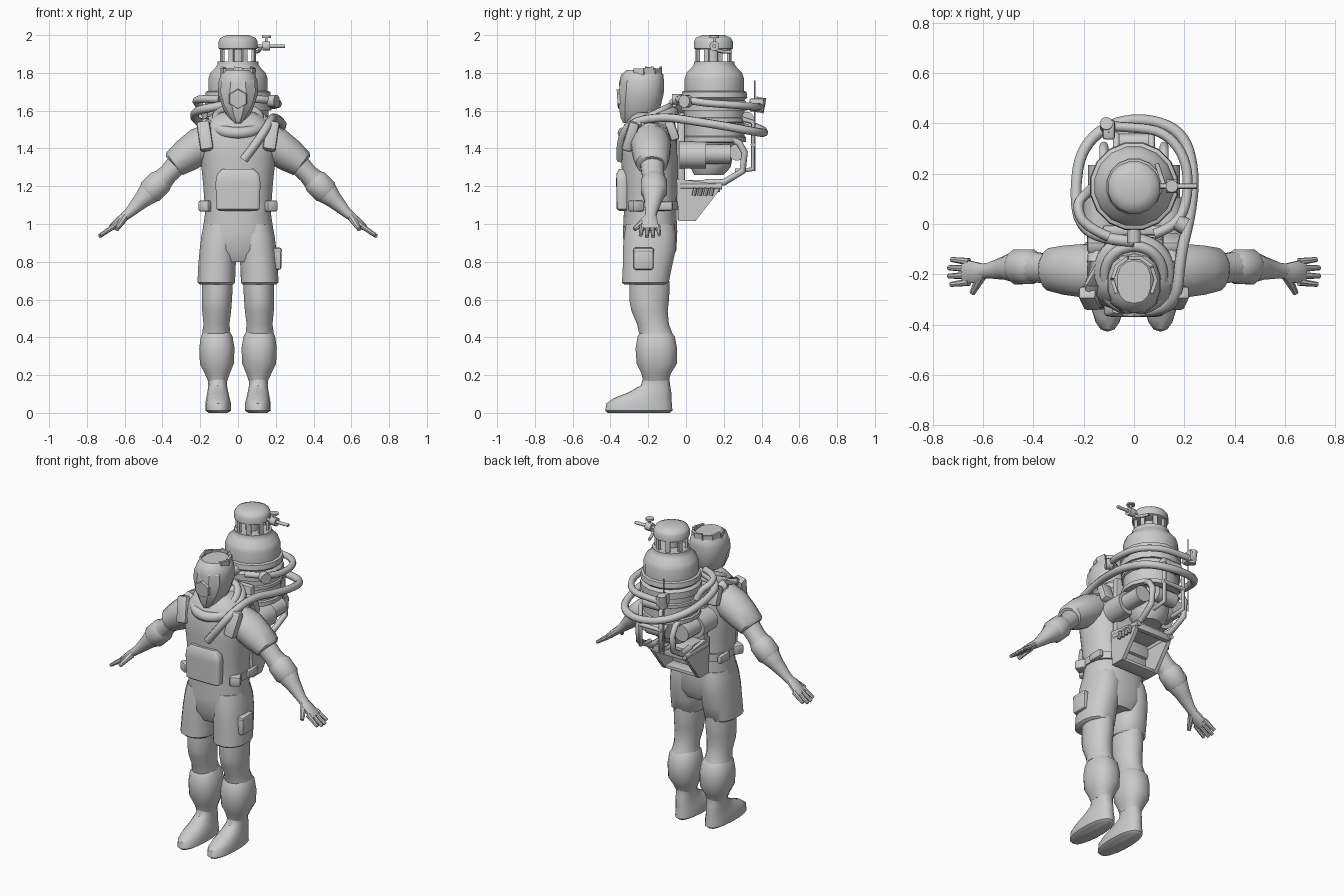
import bpy, bmesh, math
from mathutils import Vector, Matrix

grey = bpy.data.materials.new("plain_grey")
grey.diffuse_color = (0.6, 0.6, 0.6, 1)


def finish(ob, angle=40):
    bpy.ops.object.select_all(action='DESELECT')
    ob.select_set(True)
    bpy.context.view_layer.objects.active = ob
    if angle:
        bpy.ops.object.shade_smooth_by_angle(angle=math.radians(angle))
    return ob


def from_bm(name, bm, angle=40):
    bmesh.ops.recalc_face_normals(bm, faces=bm.faces[:])
    me = bpy.data.meshes.new(name)
    bm.to_mesh(me)
    bm.free()
    me.materials.append(grey)
    ob = bpy.data.objects.new(name, me)
    bpy.context.collection.objects.link(ob)
    return finish(ob, angle)


def loft(name, rings, n=16, power=2.0, limb=False, angle=40):
    """Rings are (x, y, z, r1, r2); limb rings stand across the path."""
    bm, loops = bmesh.new(), []
    pts = [Vector(r[:3]) for r in rings]
    for i, r in enumerate(rings):
        u, v = Vector((1, 0, 0)), Vector((0, 1, 0))
        if limb:
            t = (pts[min(i + 1, len(pts) - 1)] - pts[max(i - 1, 0)]).normalized()
            u = (v - t * v.dot(t)).normalized()
            v = t.cross(u)
        loop = []
        for k in range(n):
            a = 2 * math.pi * (k + 0.5) / n
            c, s = math.cos(a), math.sin(a)
            c = math.copysign(abs(c) ** (2 / power), c)
            s = math.copysign(abs(s) ** (2 / power), s)
            loop.append(bm.verts.new(pts[i] + u * c * r[3] + v * s * r[4]))
        loops.append(loop)
    for a, b in zip(loops, loops[1:]):
        for k in range(n):
            bm.faces.new((a[k], a[(k + 1) % n], b[(k + 1) % n], b[k]))
    bm.faces.new(loops[0])
    bm.faces.new(loops[-1])
    return from_bm(name, bm, angle)


def box(name, c, size, rot=(0, 0, 0), bevel=0.012):
    bm = bmesh.new()
    bmesh.ops.create_cube(bm, size=1)
    bmesh.ops.scale(bm, vec=size, verts=bm.verts[:])
    if bevel:
        bmesh.ops.bevel(bm, geom=bm.edges[:], offset=bevel, segments=2, affect='EDGES', profile=0.5)
    m = Matrix.Rotation(rot[2], 3, 'Z') @ Matrix.Rotation(rot[1], 3, 'Y') @ Matrix.Rotation(rot[0], 3, 'X')
    bmesh.ops.rotate(bm, matrix=m, verts=bm.verts[:])
    bmesh.ops.translate(bm, vec=c, verts=bm.verts[:])
    return from_bm(name, bm)


def rod(name, a, b, r, r2=None, n=10):
    a, b = Vector(a), Vector(b)
    bm = bmesh.new()
    bmesh.ops.create_cone(bm, cap_ends=True, segments=n, radius1=r, radius2=r if r2 is None else r2, depth=(b - a).length)
    q = Vector((0, 0, 1)).rotation_difference(b - a).to_matrix()
    bmesh.ops.rotate(bm, matrix=q, verts=bm.verts[:])
    bmesh.ops.translate(bm, vec=(a + b) / 2, verts=bm.verts[:])
    return from_bm(name, bm)


def tube(name, pts, r, smooth=True, cyclic=False):
    cu = bpy.data.curves.new(name, 'CURVE')
    cu.dimensions = '3D'
    cu.bevel_depth, cu.bevel_resolution, cu.use_fill_caps = r, 2, True
    cu.resolution_u = 5
    sp = cu.splines.new('NURBS' if smooth else 'POLY')
    sp.points.add(len(pts) - 1)
    for p, co in zip(sp.points, pts):
        p.co = (*co, 1)
    sp.use_cyclic_u = cyclic
    if smooth:
        sp.order_u, sp.use_endpoint_u = 3, not cyclic
    ob = bpy.data.objects.new(name, cu)
    bpy.context.collection.objects.link(ob)
    finish(ob, 0)
    bpy.ops.object.convert(target='MESH')
    ob = bpy.context.object
    ob.data.materials.clear()
    ob.data.materials.append(grey)
    return ob


# Torso and hips
loft("torso", [(0, -.19, .8, .12, .11), (0, -.19, .86, .19, .14), (0, -.19, .96, .19, .145), (0, -.19, 1.06, .175, .14),
               (0, -.19, 1.2, .185, .145), (0, -.195, 1.35, .2, .15), (0, -.195, 1.44, .21, .148), (0, -.19, 1.52, .185, .135),
               (0, -.185, 1.57, .13, .11), (0, -.185, 1.59, .09, .09)], 24, 2.4)
loft("neck", [(0, -.2, 1.5, .07, .07), (0, -.21, 1.62, .065, .065)])
# Sloping collar and raised hood behind the neck
collar = [(.14 * math.sin(a), -.2 - .135 * math.cos(a), 1.535 - .055 * math.cos(a))
          for a in [i * math.pi / 6 for i in range(12)]]
tube("collar", collar, .032, cyclic=True)
tube("collar_lip", [(x * .85, -.2 + (y + .2) * .85, z + .03) for x, y, z in collar], .022, cyclic=True)
loft("hood_back", [(0, -.12, 1.5, .15, .07), (0, -.12, 1.57, .13, .06), (0, -.11, 1.615, .08, .03)], 12)

# Chest pouch, waist belt
loft("chest_pouch", [(0, -.335, 1.07, .1, .02), (0, -.337, 1.08, .115, .03), (0, -.337, 1.22, .12, .033),
                     (0, -.337, 1.265, .112, .032), (0, -.335, 1.29, .085, .02)], 16, 6)
loft("belt", [(0, -.185, 1.075, .185, .147), (0, -.185, 1.12, .185, .147)], 24, 2.4)

for s, side in ((-1, "left"), (1, "right")):
    # Shorts, leg, gaiter and boot
    loft(side + "_shorts", [(s * .113, -.215, .68, .09, .115), (s * .115, -.215, .69, .101, .126), (s * .112, -.205, .77, .101, .132),
                            (s * .105, -.195, .86, .1, .142), (s * .097, -.19, .94, .098, .14), (s * .085, -.19, 1.0, .098, .13)], 16, 2.3)
    loft(side + "_leg", [(s * .11, -.195, .75, .082, .105), (s * .11, -.192, .66, .083, .108), (s * .112, -.195, .59, .081, .106),
                         (s * .113, -.193, .54, .078, .098), (s * .114, -.175, .47, .07, .086), (s * .115, -.16, .42, .076, .09)], 16)
    loft(side + "_gaiter", [(s * .113, -.16, .43, .07, .08), (s * .113, -.158, .405, .085, .1), (s * .112, -.157, .34, .095, .112),
                            (s * .112, -.155, .26, .091, .108), (s * .11, -.158, .21, .068, .08), (s * .108, -.16, .17, .052, .068)], 16, 2.3)
    loft(side + "_boot", [(s * .105, -.25, .0, .05, .165), (s * .105, -.25, .012, .069, .178), (s * .105, -.248, .05, .069, .173),
                          (s * .106, -.23, .078, .063, .152), (s * .107, -.19, .11, .056, .112),
                          (s * .108, -.162, .145, .05, .078), (s * .108, -.158, .18, .051, .07), (s * .108, -.158, .22, .058, .072)], 18, 2.3)
    # Sleeve, arm and elbow guard
    loft(side + "_sleeve", [(s * .13, -.19, 1.45, .1, .09), (s * .2, -.185, 1.415, .108, .098), (s * .27, -.183, 1.365, .1, .09),
                            (s * .335, -.18, 1.32, .086, .074), (s * .34, -.18, 1.315, .07, .06)], 14, limb=True)
    loft(side + "_arm", [(s * .3, -.18, 1.34, .066, .06), (s * .37, -.175, 1.265, .06, .052), (s * .41, -.17, 1.225, .064, .062),
                         (s * .47, -.17, 1.165, .064, .062), (s * .51, -.175, 1.125, .048, .045), (s * .575, -.185, 1.06, .032, .027),
                         (s * .605, -.188, 1.035, .031, .023)], 14, limb=True)
    loft(side + "_elbow_guard", [(s * .39, -.17, 1.245, .058, .055), (s * .41, -.17, 1.225, .071, .07),
                                 (s * .465, -.17, 1.17, .072, .07), (s * .485, -.172, 1.15, .052, .05)], 12, limb=True)
    # Hand with four fingers and a thumb
    loft(side + "_palm", [(s * .59, -.187, 1.05, .028, .022), (s * .625, -.192, 1.02, .042, .022), (s * .665, -.19, .985, .048, .018),
                          (s * .68, -.19, .973, .042, .012)], 10, limb=True)
    for i in range(4):
        y = -.15 - .027 * i
        ln = (.057, .069, .069, .06)[i]
        rod(side + "_finger", (s * .655, y, .99), (s * (.668 + ln), y + .006 * (1.5 - i), .99 - ln * .83), .015, .01, 8)
    rod(side + "_thumb", (s * .605, -.205, 1.03), (s * .642, -.274, .972), .022, .012, 8)
    # Shoulder pads front and back, belt pouches
    box(side + "_shoulder_pad", (s * .175, -.295, 1.465), (.07, .055, .16), (-.3, s * .15, 0), .014)
    box(side + "_back_pad", (s * .15, -.075, 1.5), (.075, .05, .12), (.35, 0, 0), .014)
    loft(side + "_strap", [(s * .172, -.29, 1.5, .02, .03), (s * .165, -.24, 1.535, .022, .03), (s * .158, -.15, 1.545, .022, .03),
                           (s * .15, -.08, 1.52, .02, .03)], 8, 3, limb=True)
    box(side + "_belt_pouch", (s * .168, -.265, 1.095), (.065, .07, .06), (0, 0, s * .5))
    box(side + "_belt_clip", (s * .182, -.12, 1.095), (.03, .1, .05))

# Thigh pouch
box("thigh_pouch", (.207, -.225, .815), (.045, .105, .115))
box("thigh_pouch_flap", (.212, -.225, .86), (.04, .11, .03))

# Head with faceted mask, hexagonal mouthpiece and low crest
loft("head", [(0, -.265, 1.535, .03, .05), (0, -.25, 1.565, .058, .085), (0, -.24, 1.62, .085, .105), (0, -.235, 1.69, .108, .117),
              (0, -.235, 1.75, .106, .119), (0, -.232, 1.79, .094, .112), (0, -.23, 1.815, .068, .085)], 14, 2.3)
loft("mask", [(0, -.31, 1.535, .02, .025), (0, -.305, 1.565, .045, .045), (0, -.295, 1.63, .08, .066), (0, -.285, 1.7, .1, .076),
              (0, -.285, 1.755, .095, .068), (0, -.28, 1.785, .075, .05)], 8, 2.2, angle=25)
rod("mouthpiece", (0, -.32, 1.665), (0, -.364, 1.662), .062, .05, 6)
for i in range(7):
    a = math.pi * (i - 3) / 5
    x, y = math.sin(a), math.cos(a)
    box("crest_plate", (.082 * x, -.222 + .088 * y, 1.79), (.055, .014, .065 + .015 * (i % 2)), (0, .15 * (i % 2), -a), 0)

# Tank: dome, cage and cap
T = .15
loft("tank", [(0, T, z, r, r) for z, r in ((1.43, .13), (1.435, .172), (1.46, .172), (1.465, .162), (1.535, .162), (1.54, .172), (1.56, .172),
                                           (1.565, .164), (1.6, .164), (1.6, .178), (1.64, .178), (1.655, .162), (1.67, .178),
                                           (1.7, .174), (1.705, .16), (1.77, .16), (1.8, .15), (1.83, .12), (1.845, .11), (1.86, .11))], 16)
rod("cage_core", (0, T - .01, 1.85), (0, T - .01, 1.94), .04)
for i in range(8):
    a = math.pi * (i + .5) / 4
    box("cage_post", (.09 * math.cos(a), T - .005 + .09 * math.sin(a), 1.895), (.016, .026, .08), (0, 0, a), 0)
loft("tank_cap", [(0, T - .005, z, r, r) for z, r in ((1.925, .098), (1.93, .106), (1.965, .106), (1.985, .095), (2.0, .06))], 16)
# Outlet valve with handwheel
rod("valve_pipe", (.08, T, 1.942), (.25, T, 1.942), .01)
rod("valve_body", (.13, T, 1.942), (.17, T, 1.942), .026)
rod("valve_stem", (.15, T, 1.94), (.15, T, 1.99), .007)
rod("valve_wheel", (.15, T, 1.986), (.15, T, 1.997), .025)
tube("valve_bend", [(.09, T + .09, 1.91), (.12, T, 1.91), (.12, T, 1.942)], .009)

# Hoses around the tank
tube("long_hose", [(.03, -.345, 1.34), (.1, -.35, 1.43), (.17, -.3, 1.54), (.185, -.12, 1.57), (.225, .04, 1.545), (.24, .2, 1.52),
                   (.2, .36, 1.49), (.06, .42, 1.48), (-.1, .4, 1.5), (-.21, .3, 1.54), (-.235, .14, 1.57), (-.22, 0, 1.6),
                   (-.13, -.06, 1.62), (0, -.07, 1.64)], .023)
tube("upper_hose", [(.08, -.04, 1.66), (.17, -.01, 1.66), (.215, .1, 1.64), (.21, .26, 1.63), (.12, .37, 1.62), (-.02, .385, 1.62), (-.12, .39, 1.62)], .02)
tube("left_hose", [(-.1, -.05, 1.66), (-.2, -.01, 1.665), (-.23, .08, 1.65), (-.19, .12, 1.62), (-.17, .14, 1.56)], .02)
rod("hose_joint", (-.11, .385, 1.59), (-.11, .4, 1.67), .026)
box("rear_block", (-.1, .375, 1.63), (.05, .08, .07))
rod("gauge", (.17, .01, 1.65), (.205, -.01, 1.65), .034)
rod("front_valve", (0, 0, 1.66), (0, -.075, 1.66), .028)
rod("antenna", (-.1, .365, 1.28), (-.1, .365, 1.76), .004, n=6)

# Carrying frame and lower machinery
box("back_plate", (0, -.025, 1.36), (.25, .04, .46))
loft("pump_core", [(0, .12, 1.26, .08, .08), (0, .13, 1.3, .11, .11), (0, .14, 1.45, .13, .13)], 12)
for s in (-1, 1):
    rod("side_canister", (s * .13, -.035, 1.365), (s * .13, .105, 1.365), .072, n=14)
    rod("canister_neck", (s * .13, .1, 1.37), (s * .13, .235, 1.37), .052, n=12)
    tube("side_pipe", [(s * .12, .22, 1.46), (s * .12, .28, 1.43), (s * .12, .31, 1.38), (s * .12, .3, 1.28), (s * .11, .2, 1.22), (s * .1, .1, 1.22)], .018, False)
    tube("rear_frame", [(s * .07, .28, 1.56), (s * .07, .355, 1.54), (s * .07, .355, 1.29), (s * .07, .26, 1.28)], .013, False)
    rod("waist_pipe", (s * .12, -.03, 1.2), (s * .12, .19, 1.2), .018)
rod("frame_bar", (-.08, .355, 1.42), (.08, .355, 1.42), .013)
rod("rear_canister", (-.07, .27, 1.38), (.07, .27, 1.38), .045, n=12)
rod("rear_flask", (-.06, .325, 1.56), (.06, .325, 1.56), .034, n=12)

# Wedge bracket: two side plates, base and sloping open frame
for s in (-1, 1):
    bm = bmesh.new()
    face = bm.faces.new([bm.verts.new((s * .12 - .012, y, z)) for y, z in ((-.05, 1.24), (.18, 1.21), (.17, 1.17), (.05, 1.015), (-.04, 1.015))])
    ext = bmesh.ops.extrude_face_region(bm, geom=[face])
    bmesh.ops.translate(bm, vec=(.024, 0, 0), verts=[v for v in ext['geom'] if isinstance(v, bmesh.types.BMVert)])
    from_bm("wedge_side", bm, 30)
box("wedge_base", (0, .005, 1.025), (.24, .09, .02), bevel=.003)
box("wedge_back", (0, -.035, 1.13), (.24, .02, .22), bevel=.003)
box("wedge_top_bar", (0, .165, 1.19), (.24, .03, .04), bevel=.003)
box("wedge_shelf", (0, .06, 1.22), (.22, .2, .025), bevel=.003)
for i in range(4):
    rod("small_nozzle", (.145, .05 + i * .03, 1.19), (.145, .04 + i * .03, 1.15), .011, n=8)
